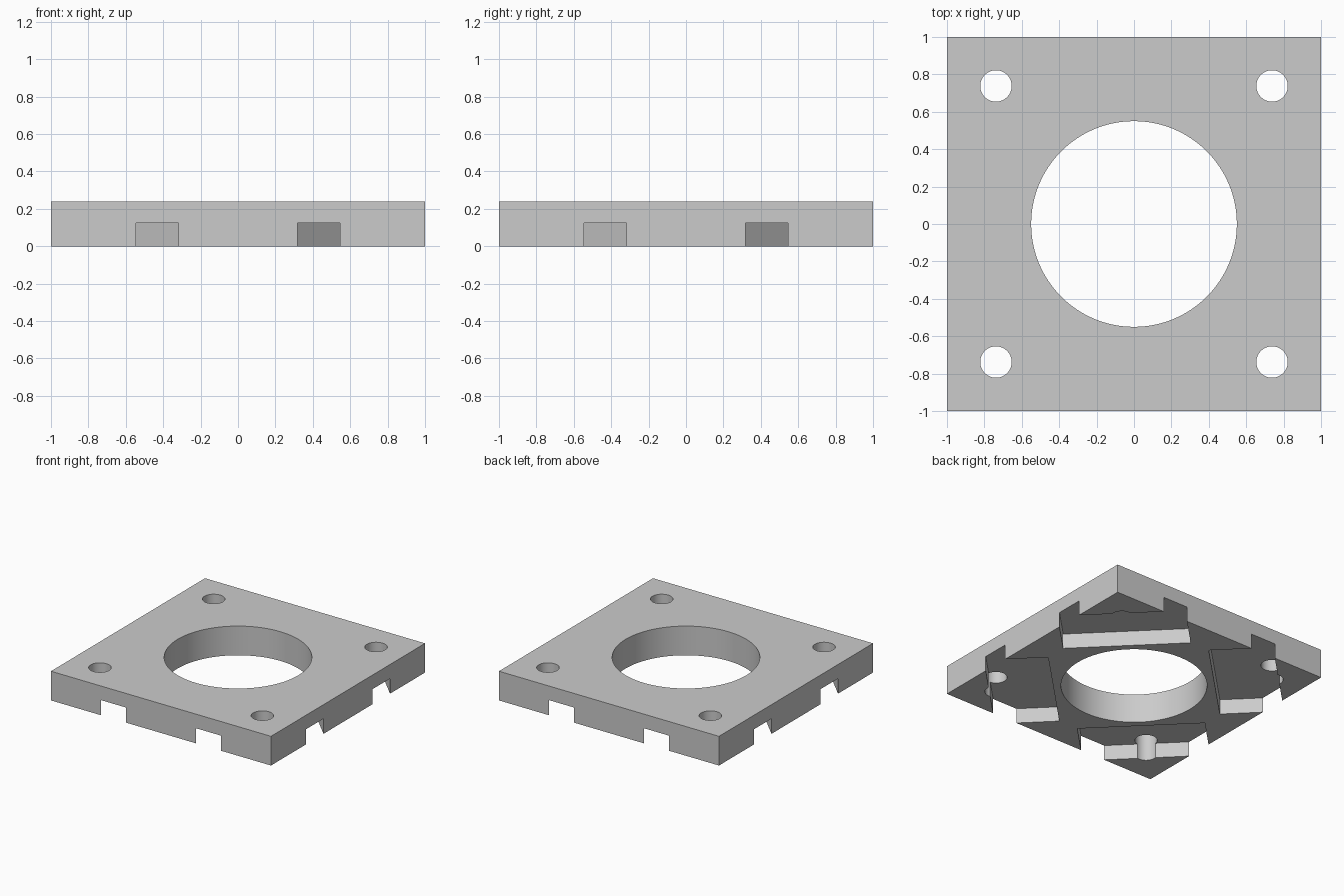
import bpy
from math import pi, sqrt

if "Cube" in bpy.data.objects:
    bpy.data.objects.remove(bpy.data.objects["Cube"], do_unlink=True)

HEIGHT = 0.24
POCKET_TOP = 0.124
POCKET_IN, POCKET_OUT, POCKET_WIDTH = 0.607, 1.093, 0.964  # along / across a diagonal
HOLE_AT, HOLE_R, BORE_R = 0.738, 0.084, 0.55


def box(name, size, location, turn=0.0):
    bpy.ops.mesh.primitive_cube_add(size=1, location=location, rotation=(0, 0, turn))
    obj = bpy.context.object
    obj.name = name
    obj.scale = size
    bpy.ops.object.transform_apply(location=False, rotation=False, scale=True)
    return obj


def cylinder(name, radius, x, y, sides):
    bpy.ops.mesh.primitive_cylinder_add(vertices=sides, radius=radius, depth=1,
                                        location=(x, y, 0))
    obj = bpy.context.object
    obj.name = name
    return obj


# Single matte grey material
grey = bpy.data.materials.new("light grey")
grey.use_nodes = True
colour = (0.6, 0.6, 0.6, 1)
grey.diffuse_color = colour
grey.node_tree.nodes["Principled BSDF"].inputs["Base Color"].default_value = colour

# Square plate
plate = box("mounting_plate", (2, 2, HEIGHT), (0, 0, HEIGHT / 2))
plate.data.materials.append(grey)

# Central bore, corner bolt holes and diagonal pockets in the underside
cutters = [cylinder("bore_cutter", BORE_R, 0, 0, 96)]
middle = (POCKET_IN + POCKET_OUT) / 2 / sqrt(2)
for sx, sy in ((1, 1), (-1, 1), (-1, -1), (1, -1)):
    cutters.append(box("pocket_cutter",
                       (POCKET_OUT - POCKET_IN, POCKET_WIDTH, 2 * POCKET_TOP),
                       (sx * middle, sy * middle, 0), sx * sy * pi / 4))
    cutters.append(cylinder("bolt_hole_cutter", HOLE_R, sx * HOLE_AT, sy * HOLE_AT, 48))

bpy.ops.object.select_all(action='DESELECT')
plate.select_set(True)
bpy.context.view_layer.objects.active = plate
for cutter in cutters:
    cutter.hide_render = True
    cut = plate.modifiers.new(cutter.name, 'BOOLEAN')
    cut.operation = 'DIFFERENCE'
    cut.solver = 'EXACT'
    cut.object = cutter
    bpy.ops.object.modifier_apply(modifier=cut.name)
    bpy.data.objects.remove(cutter, do_unlink=True)

# Smooth bores with crisp edges
bpy.ops.object.shade_smooth_by_angle(angle=pi / 6)
